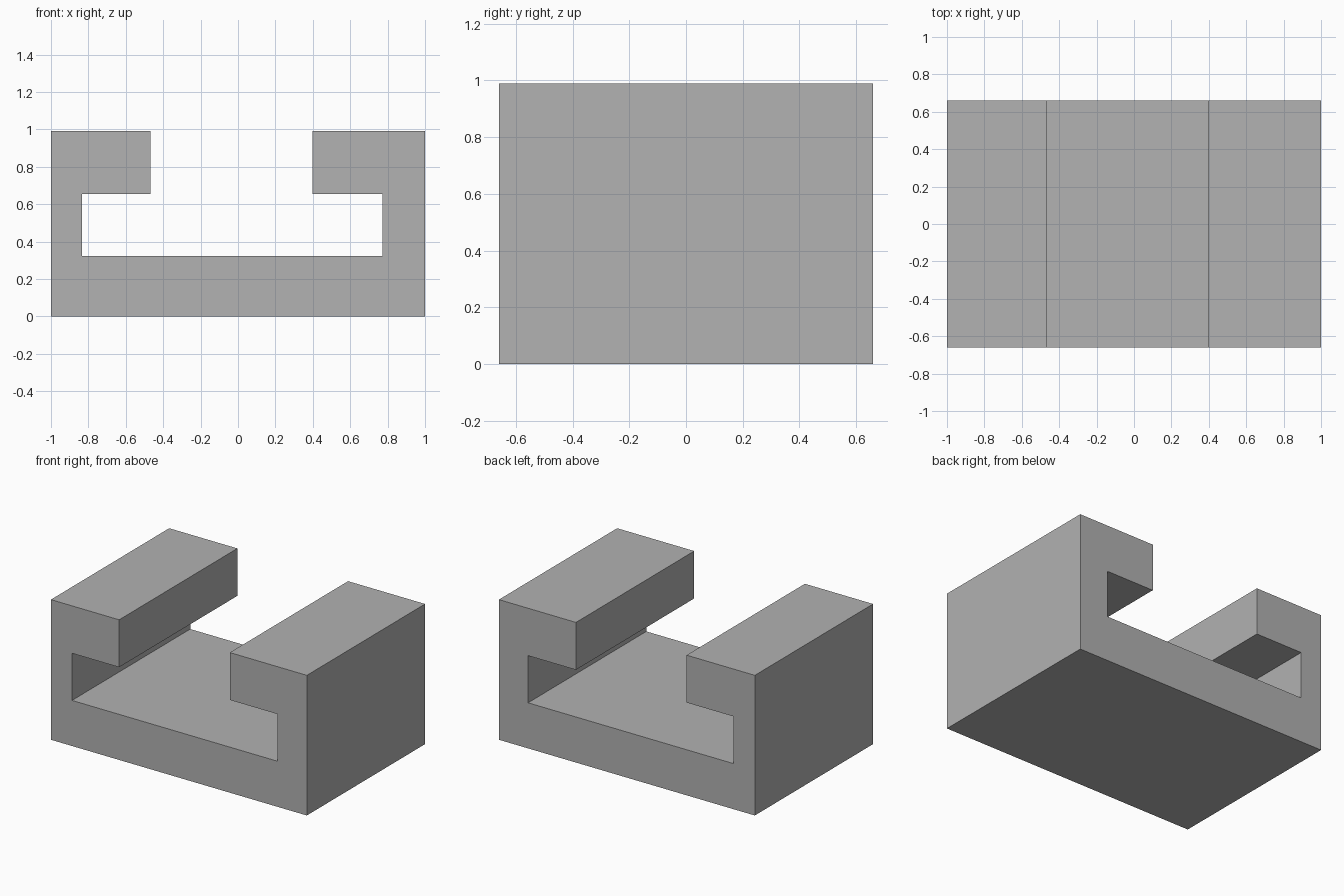
import bpy
import bmesh

cube = bpy.data.objects.get("Cube")
if cube:
    bpy.data.objects.remove(cube, do_unlink=True)

# Plain grey material
grey = bpy.data.materials.new("plain grey")
grey.use_nodes = True
colour = (0.445, 0.445, 0.445, 1)
grey.diffuse_color = colour
grey.node_tree.nodes["Principled BSDF"].inputs["Base Color"].default_value = colour

# Channel dimensions
half_depth = 0.66
top, lip_under, floor = 0.99, 0.655, 0.322
right_wall, right_lip = -0.835, -0.467
left_wall, left_lip = 0.772, 0.398

# C-shaped cross-section, counter-clockwise from the front
profile = [
    (-1, 0), (1, 0), (1, top), (left_lip, top), (left_lip, lip_under),
    (left_wall, lip_under), (left_wall, floor), (right_wall, floor),
    (right_wall, lip_under), (right_lip, lip_under), (right_lip, top), (-1, top),
]

# Slotted channel: extrude the section from front to back
bm = bmesh.new()
face = bm.faces.new([bm.verts.new((x, -half_depth, z)) for x, z in profile])
extruded = bmesh.ops.extrude_face_region(bm, geom=[face], use_keep_orig=True)
back = [v for v in extruded["geom"] if isinstance(v, bmesh.types.BMVert)]
bmesh.ops.translate(bm, verts=back, vec=(0, 2 * half_depth, 0))
bmesh.ops.recalc_face_normals(bm, faces=bm.faces)

mesh = bpy.data.meshes.new("slotted_channel")
bm.to_mesh(mesh)
bm.free()
mesh.materials.append(grey)
channel = bpy.data.objects.new("slotted_channel", mesh)
bpy.context.collection.objects.link(channel)
